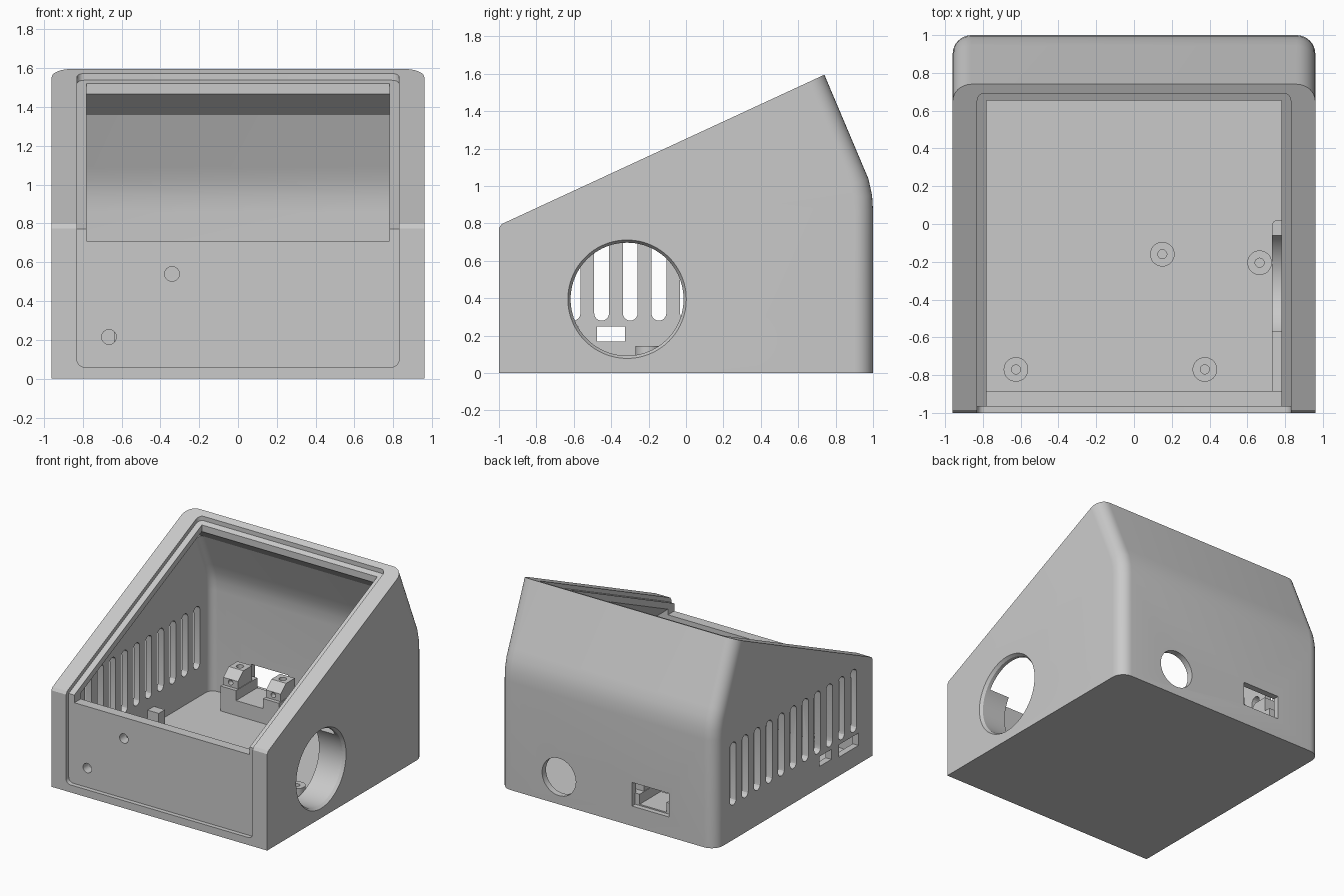
import bpy, bmesh, math
from mathutils import Matrix

if "Cube" in bpy.data.objects:
    bpy.data.objects.remove(bpy.data.objects["Cube"])

grey = bpy.data.materials.new("grey plastic")
grey.diffuse_color = (0.59, 0.59, 0.59, 1)
grey.use_nodes = True
grey.node_tree.nodes["Principled BSDF"].inputs["Base Color"].default_value = grey.diffuse_color


def make(name, bm):
    bmesh.ops.recalc_face_normals(bm, faces=bm.faces)
    me = bpy.data.meshes.new(name)
    bm.to_mesh(me)
    bm.free()
    me.materials.append(grey)
    ob = bpy.data.objects.new(name, me)
    bpy.context.collection.objects.link(ob)
    return ob


def prism(name, pts, x0, x1, r=0, pick=None):
    """Extrude a (y, z) outline along x; round the edges chosen by pick."""
    bm = bmesh.new()
    f = bm.faces.new([bm.verts.new((x0, y, z)) for y, z in pts])
    ext = bmesh.ops.extrude_face_region(bm, geom=[f])["geom"]
    bmesh.ops.translate(bm, vec=(x1 - x0, 0, 0),
                        verts=[v for v in ext if isinstance(v, bmesh.types.BMVert)])
    bmesh.ops.recalc_face_normals(bm, faces=bm.faces)
    if pick:
        edges = [e for e in bm.edges if abs(e.verts[0].co.x - e.verts[1].co.x) < 1e-5
                 and pick(*[v.co for v in e.verts])]
        bmesh.ops.bevel(bm, geom=edges, offset=r, segments=8, profile=0.5, affect='EDGES')
    return make(name, bm)


def box(name, x0, x1, y0, y1, z0, z1):
    return prism(name, [(y0, z0), (y1, z0), (y1, z1), (y0, z1)], x0, x1)


def cyl(name, axis, c, r, h, r2=None, n=48):
    bm = bmesh.new()
    rot = {'x': Matrix.Rotation(math.pi / 2, 4, 'Y'),
           'y': Matrix.Rotation(math.pi / 2, 4, 'X'), 'z': Matrix()}[axis]
    bmesh.ops.create_cone(bm, cap_ends=True, segments=n, radius1=r,
                          radius2=r if r2 is None else r2, depth=h,
                          matrix=Matrix.Translation(c) @ rot)
    return make(name, bm)


def boolean(ob, other, op='DIFFERENCE', keep=False):
    m = ob.modifiers.new("cut", 'BOOLEAN')
    m.operation, m.object, m.solver = op, other, 'EXACT'
    bpy.context.view_layer.objects.active = ob
    bpy.ops.object.modifier_apply(modifier=m.name)
    if not keep:
        bpy.data.objects.remove(other)


def surf(y):
    return 0.79 + (y + 1) * 0.4626


FLOOR, FRONT, WALL, BACK = 0.05, -0.885, 0.908, 0.95

# Outer case with rounded back corners
case = prism("case", [(-1, 0), (1, 0), (1, 0.87), (0.995, 0.95), (0.975, 1.04),
                      (0.945, 1.11), (0.74, 1.595), (-0.985, surf(-0.985)), (-1, 0.775)],
             -0.96, 0.96, 0.1, lambda a, b: min(a.y, b.y) > 0.7)

# Main cavity
low_front = surf(FRONT) - 0.19
cavity = prism("cavity", [(FRONT, FLOOR), (BACK, FLOOR), (BACK, 0.86), (0.945, 0.94),
                          (0.927, 1.02), (0.898, 1.09), (0.785, 1.36), (FRONT, low_front)],
               -WALL, WALL, 0.06, lambda a, b: min(a.y, b.y) > 0.7)
boolean(case, cavity)

# Tapered underside of the opening lip
bm = bmesh.new()
low = [(-WALL, FRONT, low_front), (WALL, FRONT, low_front), (WALL, 0.785, 1.36), (-WALL, 0.785, 1.36)]
top = [(s * 0.78, y, surf(y) - 0.088) for s, y in ((-1, FRONT), (1, FRONT), (1, 0.655), (-1, 0.655))]
lo = [bm.verts.new((x, y, z - 0.002)) for x, y, z in low]
hi = [bm.verts.new(p) for p in top]
bm.faces.new(lo)
bm.faces.new(hi)
for i in range(4):
    j = (i + 1) % 4
    bm.faces.new((lo[i], lo[j], hi[j], hi[i]))
boolean(case, make("lip_taper", bm))

# Opening through the lip, and the lowered front wall
boolean(case, prism("opening", [(FRONT, surf(FRONT) - 0.15), (0.655, surf(0.655) - 0.092),
                                (0.655, 2), (FRONT, 2)], -0.78, 0.78))
boolean(case, box("front_notch", -0.78, 0.78, -1.1, -0.86, 0.71, 1.5))

# Lid recess over the slope and down the front
boolean(case, prism("lid_recess", [(-1.2, 0.06), (-0.965, 0.06), (-0.965, surf(-0.965) - 0.035),
                                   (0.692, surf(0.692) - 0.035), (0.692, 2), (-1.2, 2)],
                    -0.83, 0.83, 0.04,
                    lambda a, b: min(a.y, b.y) > 0.6 or max(a.z, b.z) < 0.07))

# Vent slots in the left wall
for i in range(11):
    y = -0.757 + 0.153 * i
    arc = [(y + 0.04 * math.cos(t * math.pi / 8),
            (0.745 if t < 9 else 0.32) + 0.04 * math.sin(t * math.pi / 8))
           for t in range(0, 9)]
    arc += [(y + 0.04 * math.cos(t * math.pi / 8), 0.32 + 0.04 * math.sin(t * math.pi / 8))
            for t in range(8, 17)]
    boolean(case, prism("slot", arc, -1.1, -0.8))

# Connector openings in the left wall
for y0, y1, z0, z1 in ((-0.475, -0.325, 0.17, 0.25), (-0.82, -0.575, 0.15, 0.25)):
    boolean(case, box("port", -1.1, -0.8, y0, y1, z0, z1))

# Back openings: socket window and round hole
boolean(case, box("socket_window", -0.55, -0.22, 0.8, 1.2, 0.16, 0.35))
boolean(case, cyl("back_hole", 'y', (0.43, 1, 0.22), 0.15, 0.5))

# Small holes in the front panel
for x, z in ((-0.34, 0.54), (-0.665, 0.215)):
    boolean(case, cyl("front_hole", 'y', (x, -0.95, z), 0.038, 0.25, n=32))

# Low cradle behind the round side opening
pad = prism("side_cradle", [(-0.89, FLOOR - 0.01), (0.02, FLOOR - 0.01), (0.02, 0.56),
                            (-0.89, 0.56)],
            0.73, WALL + 0.01, 0.03, lambda a, b: min(a.y, b.y) > 0 and max(a.x, b.x) < 0.8)
hole = cyl("side_hole", 'x', (0.9, -0.315, 0.395), 0.302, 0.6, n=96)
boolean(case, hole, keep=True)
boolean(pad, hole)
boolean(case, cyl("side_hole_flare", 'x', (0.95, -0.315, 0.395), 0.3, 0.03, 0.32, n=96))

# Floor standoffs
parts = [case, pad]
for x, y in ((-0.625, -0.77), (0.375, -0.77), (0.15, -0.16), (0.665, -0.205)):
    post = cyl("standoff", 'z', (x, y, 0.095), 0.065, 0.1, n=32)
    boolean(post, cyl("screw_hole", 'z', (x, y, 0.13), 0.024, 0.1, n=24))
    parts.append(post)

# Socket bracket at the back wall, with a shallow dip between its posts
bracket = box("socket_bracket", -0.64, -0.12, 0.69, BACK + 0.01, FLOOR - 0.01, 0.25)
boolean(bracket, box("dip", -0.5, -0.26, 0.6, 1.1, 0.17, 0.4))
for x in (-0.57, -0.19):
    post = prism("bracket_post", [(0.72, 0.24), (0.9, 0.24), (0.9, 0.37), (0.79, 0.37), (0.72, 0.31)],
                 x - 0.065, x + 0.065)
    boolean(post, cyl("screw_hole", 'z', (x, 0.84, 0.37), 0.028, 0.1, n=24))
    boolean(post, cyl("screw_hole", 'y', (x, 0.73, 0.285), 0.02, 0.06, n=24))
    parts.append(post)
parts.append(bracket)

# Small tab beside the left wall
parts.append(box("wall_tab", -WALL - 0.01, -0.81, 0.15, 0.23, FLOOR - 0.01, 0.19))

for ob in parts:
    bpy.ops.object.select_all(action='DESELECT')
    ob.select_set(True)
    bpy.context.view_layer.objects.active = ob
    bpy.ops.object.shade_smooth_by_angle(angle=math.radians(20))

# The hole cutter is no longer needed
for ob in [o for o in bpy.data.objects if o not in parts]:
    bpy.data.objects.remove(ob)
